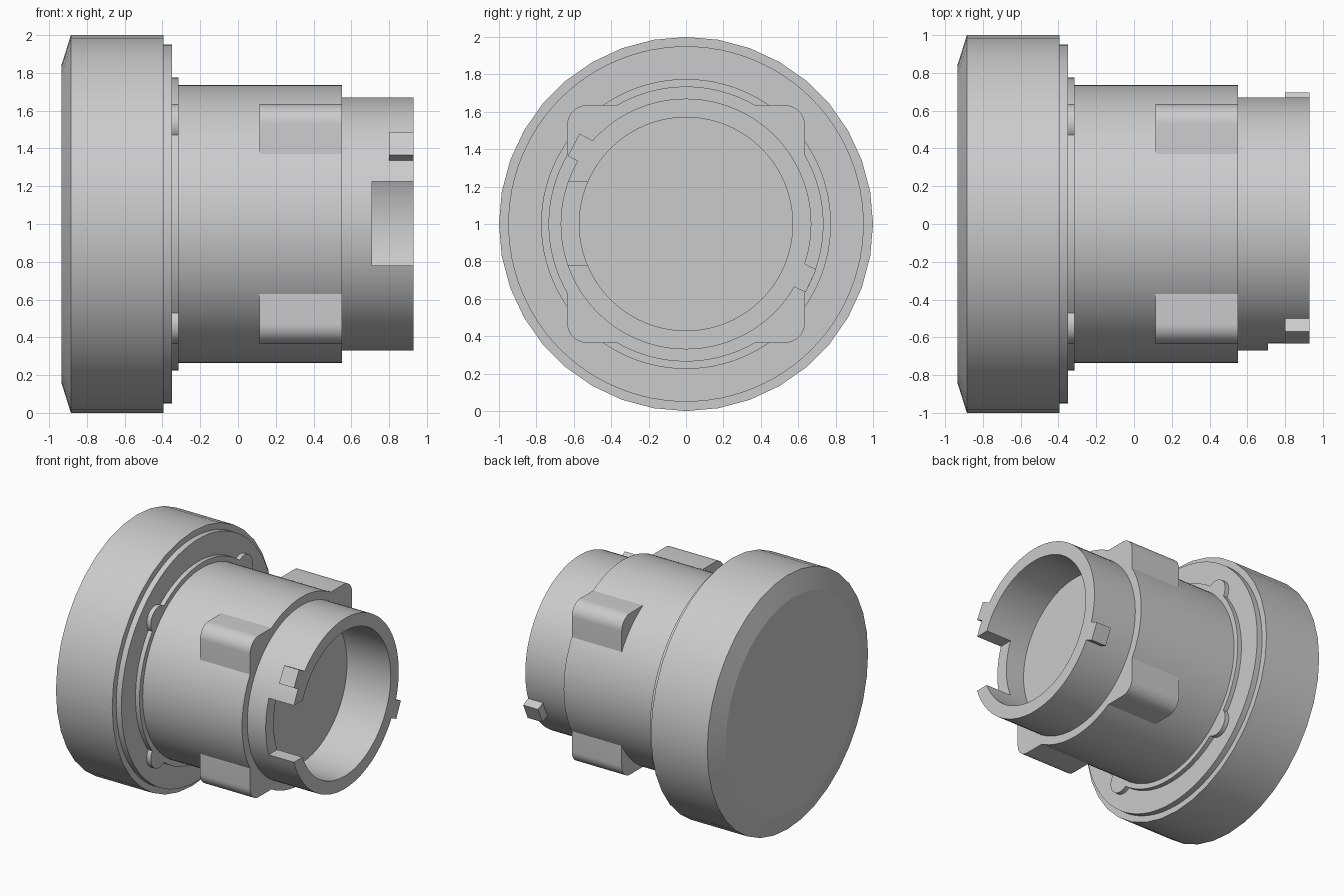
import bpy
import bmesh
from math import sin, cos, pi, radians
from mathutils import Matrix

cube = bpy.data.objects.get("Cube")
if cube:
    bpy.data.objects.remove(cube, do_unlink=True)

grey = bpy.data.materials.new("plain_grey")
grey.use_nodes = True
colour = (0.6, 0.6, 0.6, 1)
grey.diffuse_color = colour
grey.node_tree.nodes["Principled BSDF"].inputs["Base Color"].default_value = colour

AXIS_Z = 1.0


def finish(name, bm):
    bmesh.ops.recalc_face_normals(bm, faces=bm.faces)
    mesh = bpy.data.meshes.new(name)
    bm.to_mesh(mesh)
    bm.free()
    mesh.materials.append(grey)
    obj = bpy.data.objects.new(name, mesh)
    bpy.context.collection.objects.link(obj)
    return obj


def loft(name, sections):
    """Skin a solid through (x, [(y, z), ...]) sections set around the axis."""
    bm = bmesh.new()
    rings = [[bm.verts.new((x, y, z + AXIS_Z)) for y, z in pts] for x, pts in sections]
    for a, b in zip(rings, rings[1:]):
        for i in range(len(a)):
            bm.faces.new((a[i - 1], a[i], b[i], b[i - 1]))
    bm.faces.new(rings[0])
    bm.faces.new(rings[-1])
    return finish(name, bm)


def circle(r, n=96, cy=0, cz=0):
    return [(cy + r * cos(2 * pi * i / n), cz + r * sin(2 * pi * i / n)) for i in range(n)]


def turned(name, profile, n=96):
    return loft(name, [(x, circle(r, n)) for x, r in profile])


def box(name, centre, size, tilt=0):
    bm = bmesh.new()
    bmesh.ops.create_cube(bm, size=1)
    bm.transform(Matrix.Translation(centre) @ Matrix.Rotation(radians(tilt), 4, "X")
                 @ Matrix.Diagonal((*size, 1)))
    return finish(name, bm)


def cut(obj, cutter):
    cutter.hide_render = True
    mod = obj.modifiers.new("cut", "BOOLEAN")
    mod.operation = "DIFFERENCE"
    mod.solver = "EXACT"
    mod.object = cutter
    bpy.context.view_layer.objects.active = obj
    bpy.ops.object.modifier_apply(modifier=mod.name)
    bpy.data.objects.remove(cutter, do_unlink=True)


# Wide cap with chamfered back edge, and its stepped front
parts = [
    turned("cap", [(-0.935, 0.84), (-0.885, 1), (-0.395, 1)], 36),
    turned("cap_step", [(-0.4, 0.95), (-0.35, 0.95)]),
    turned("collar", [(-0.36, 0.775), (-0.315, 0.775)]),
    turned("barrel", [(-0.36, 0.735), (0.55, 0.735)]),
]

# Hollow end sleeve with a slot in its front side
sleeve = turned("end_sleeve", [(0.55, 0.67), (0.93, 0.67)])
cut(sleeve, turned("bore_cutter", [(0.5, 0.57), (1, 0.57)]))
cut(sleeve, box("slot_cutter", (0.86, -0.6, 1.0025), (0.3, 0.4, 0.445)))
parts.append(sleeve)

# Four corner pads on the barrel, each with a round lobe on the collar
CORNER, FILLET = 0.53, 0.105
EDGE = CORNER + FILLET
for sy, side in ((-1, "front"), (1, "back")):
    for sz, level in ((-1, "lower"), (1, "upper")):
        arc = [(CORNER + FILLET * cos(a), CORNER + FILLET * sin(a))
               for a in (pi / 2 * i / 10 for i in range(11))]
        section = [(0.36, 0.36), (EDGE, 0.36), *arc, (0.36, EDGE)]
        section = [(sy * y, sz * z) for y, z in section]
        parts.append(loft(f"{level}_{side}_pad", [(0.115, section), (0.55, section)]))
        lobe = circle(FILLET, 32, sy * CORNER, sz * CORNER)
        parts.append(loft(f"{level}_{side}_lobe", [(-0.36, lobe), (-0.315, lobe)]))

# Two locking lugs on the sleeve
parts.append(box("front_lug", (0.865, -0.565, 1.405), (0.13, 0.08, 0.135), -28))
parts.append(box("back_lug", (0.865, 0.632, 0.713), (0.13, 0.08, 0.135), -25))

# Smooth the round walls and keep the rims crisp
bpy.ops.object.select_all(action="DESELECT")
for part in parts:
    part.select_set(True)
bpy.context.view_layer.objects.active = parts[0]
bpy.ops.object.shade_smooth_by_angle(angle=radians(15))
